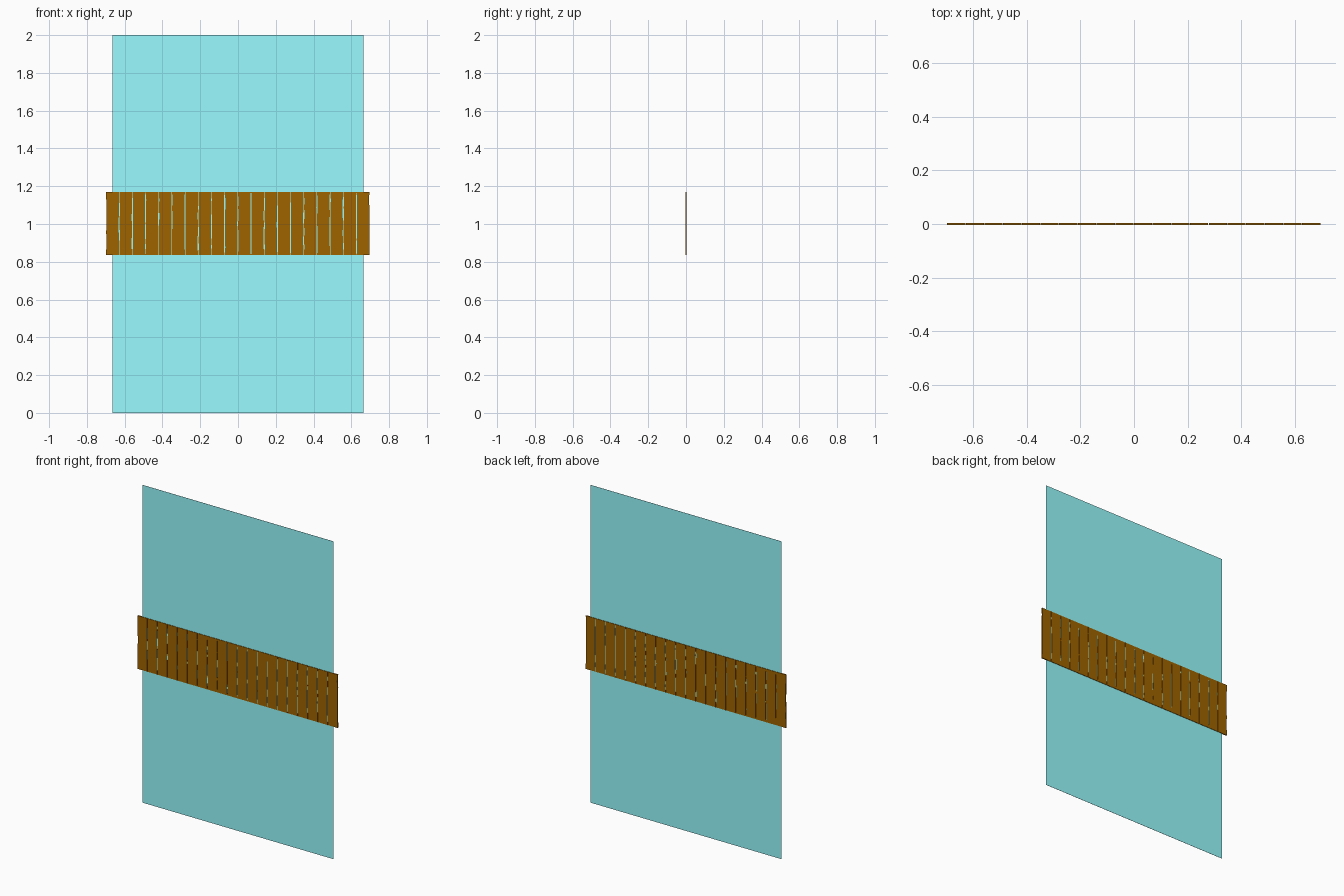
import bpy, bmesh, random

if "Cube" in bpy.data.objects:
    bpy.data.objects.remove(bpy.data.objects["Cube"])

random.seed(4)


def material(name, color):
    m = bpy.data.materials.new(name)
    m.diffuse_color = color
    m.use_nodes = True
    m.node_tree.nodes["Principled BSDF"].inputs["Base Color"].default_value = m.diffuse_color
    return m


def add_object(name, bm, mat):
    me = bpy.data.meshes.new(name)
    bmesh.ops.recalc_face_normals(bm, faces=bm.faces)
    bm.to_mesh(me)
    bm.free()
    me.materials.append(mat)
    ob = bpy.data.objects.new(name, me)
    bpy.context.collection.objects.link(ob)
    return ob


glass = material("glass", (0.32, 0.97, 1.0, 0.6))
wood = material("wood", (0.35, 0.125, 0.0, 1.0))

# Thin translucent sheet
bm = bmesh.new()
bmesh.ops.create_cube(bm, size=1)
for v in bm.verts:
    v.co = (v.co.x * 1.33, v.co.y * 0.001, v.co.z * 2 + 1)
add_object("sheet", bm, glass)

# Row of thin upright planks with slightly worn long edges
COUNT, X0, X1 = 20, -0.699, 0.697
Z0, Z1, HALF_Y, ROWS = 0.835, 1.17, 0.0035, 8
step = (X1 - X0) / COUNT


def plank(index):
    left, right = X0 + index * step, X0 + (index + 1) * step
    rows = []
    bm = bmesh.new()
    for r in range(ROWS + 1):
        z = Z0 + (Z1 - Z0) * r / ROWS
        end = r in (0, ROWS)
        a = left + (0.001 if end else random.uniform(0.001, 0.004))
        b = right - (0.001 if end else random.uniform(0.001, 0.004))
        rows.append([bm.verts.new(p) for p in (
            (a, -HALF_Y, z), (b, -HALF_Y, z), (b, HALF_Y, z), (a, HALF_Y, z))])
    for low, high in zip(rows, rows[1:]):
        for k in range(4):
            n = (k + 1) % 4
            bm.faces.new((low[k], low[n], high[n], high[k]))
    bm.faces.new(rows[0][::-1])
    bm.faces.new(rows[-1])
    add_object(f"plank_{index + 1:02d}", bm, wood)


for i in range(COUNT):
    plank(i)
